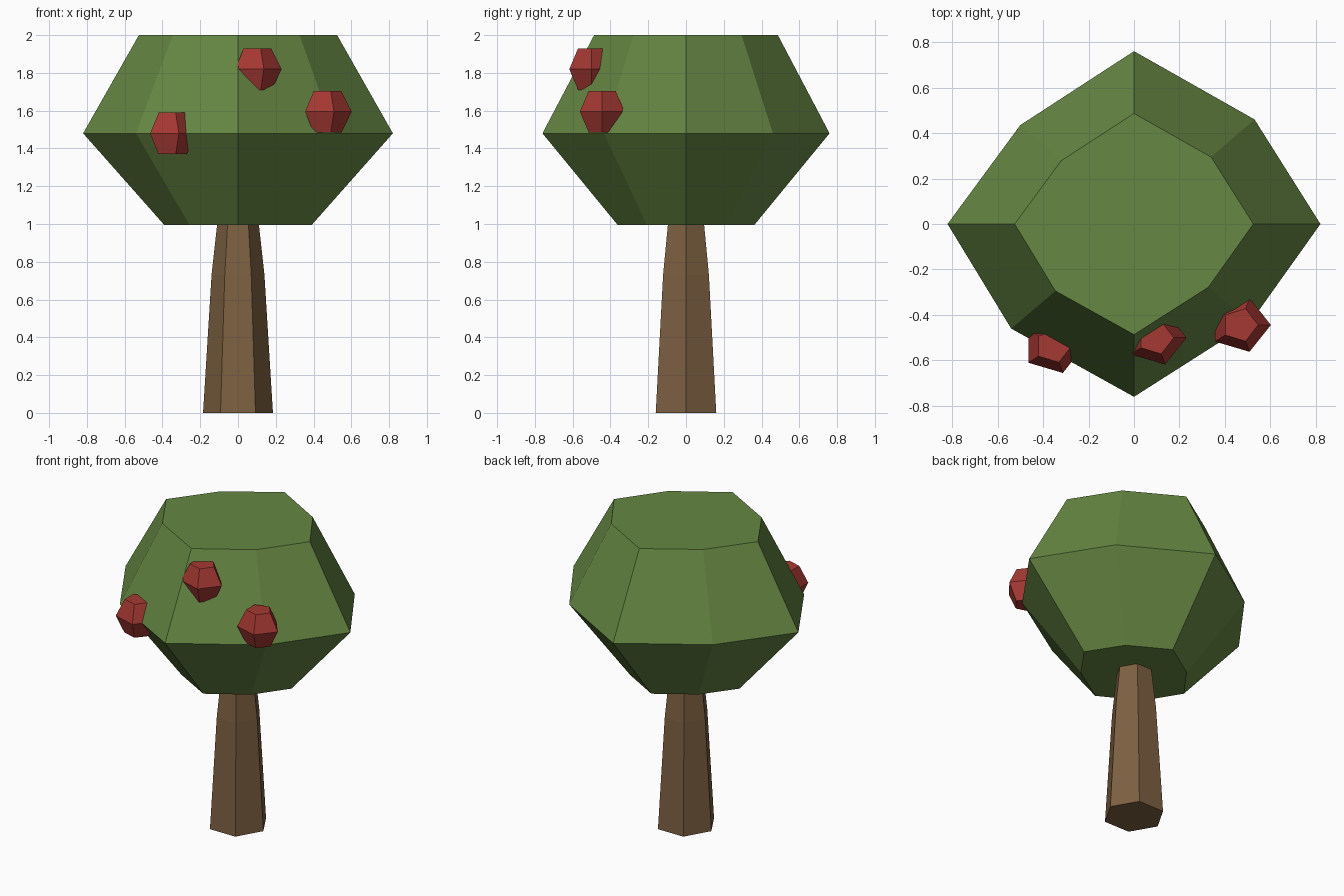
import bpy, bmesh
from math import cos, sin, tau

cube = bpy.data.objects.get("Cube")
if cube:
    bpy.data.objects.remove(cube)


def material(name, rgb):
    m = bpy.data.materials.new(name)
    m.use_nodes = True
    m.diffuse_color = (*rgb, 1)
    bsdf = next(n for n in m.node_tree.nodes if n.type == 'BSDF_PRINCIPLED')
    bsdf.inputs["Base Color"].default_value = (*rgb, 1)
    bsdf.inputs["Roughness"].default_value = 0.9
    return m


def polygon(sides):
    return [(cos(tau * i / sides), sin(tau * i / sides)) for i in range(sides)]


def loft(name, outline, rings, mat, location=(0, 0, 0)):
    """Flat-faced solid through scaled copies of an outline; rings are (z, sx, sy)."""
    bm = bmesh.new()
    loops = [[bm.verts.new((x * sx, y * sy, z)) for x, y in outline]
             for z, sx, sy in rings]
    n = len(outline)
    for low, high in zip(loops, loops[1:]):
        for i in range(n):
            j = (i + 1) % n
            bm.faces.new((low[i], low[j], high[j], high[i]))
    bm.faces.new(loops[0][::-1])
    bm.faces.new(loops[-1])
    bmesh.ops.recalc_face_normals(bm, faces=bm.faces)
    mesh = bpy.data.meshes.new(name)
    bm.to_mesh(mesh)
    bm.free()
    mesh.materials.append(mat)
    obj = bpy.data.objects.new(name, mesh)
    obj.location = location
    bpy.context.collection.objects.link(obj)
    return obj


bark = material("bark brown", (0.205, 0.117, 0.053))
leaf = material("leaf green", (0.133, 0.242, 0.056))
red = material("fruit red", (0.376, 0.040, 0.032))

# Tapering six-sided trunk
loft("trunk", polygon(6),
     [(z, r, r) for z, r in ((0, 0.185), (0.73, 0.14), (1.03, 0.107))], bark)

# Slightly uneven eight-sided crown
crown = [(0.82, 0), (0.53, 0.46), (0, 0.76), (-0.50, 0.435),
         (-0.82, 0), (-0.54, -0.46), (0, -0.76), (0.51, -0.435)]
loft("crown", crown,
     [(z, s, s) for z, s in ((0.995, 0.476), (1.48, 1), (2, 0.64))], leaf)

# Five-sided fruits set into the front of the crown
fruit_rings = [(-0.11, 0.083, 0.075), (0, 0.136, 0.124), (0.11, 0.08, 0.075)]
places = {"fruit_top": (0.095, -0.50, 1.82),
          "fruit_left": (0.466, -0.444, 1.595),
          "fruit_right": (-0.355, -0.537, 1.48)}
for name, place in places.items():
    loft(name, polygon(5), fruit_rings, red, place)
